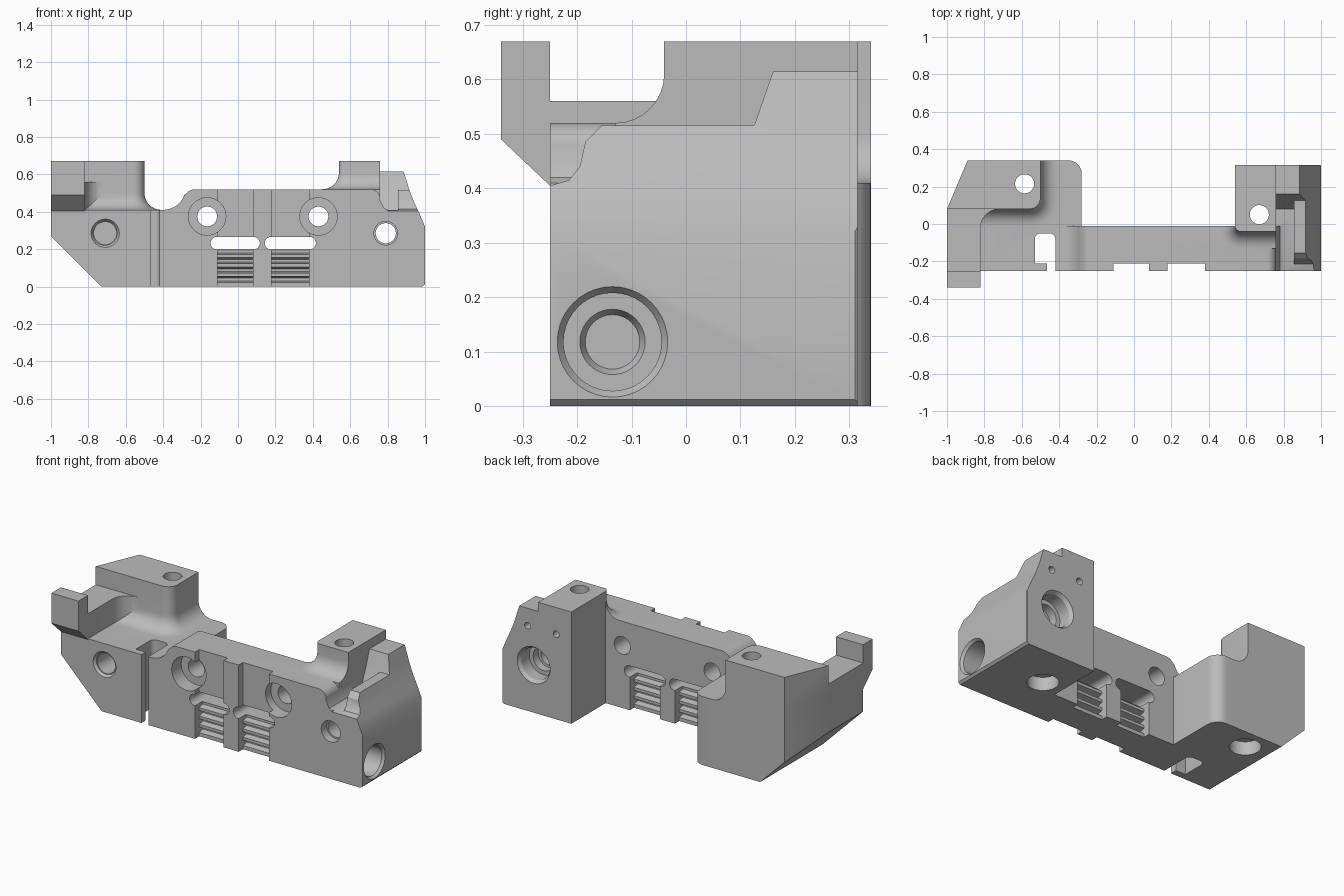
import bpy, bmesh, math
from mathutils import Vector

cube = bpy.data.objects.get("Cube")
if cube:
    bpy.data.objects.remove(cube, do_unlink=True)

grey = bpy.data.materials.new("plain_grey")
grey.use_nodes = True
grey.diffuse_color = (0.5, 0.5, 0.5, 1)
grey.node_tree.nodes["Principled BSDF"].inputs["Base Color"].default_value = (0.5, 0.5, 0.5, 1)

PLACE = {
    "x": lambda u, v, d: Vector((d, u, v)),
    "y": lambda u, v, d: Vector((u, d, v)),
    "z": lambda u, v, d: Vector((u, v, d)),
}


def loft(name, rings):
    """Closed solid through rings of equal point count."""
    bm = bmesh.new()
    loops = [[bm.verts.new(p) for p in ring] for ring in rings]
    n = len(loops[0])
    for a, b in zip(loops, loops[1:]):
        for i in range(n):
            j = (i + 1) % n
            bm.faces.new((a[i], a[j], b[j], b[i]))
    bm.faces.new(loops[0])
    bm.faces.new(loops[-1])
    bmesh.ops.recalc_face_normals(bm, faces=bm.faces)
    mesh = bpy.data.meshes.new(name)
    bm.to_mesh(mesh)
    bm.free()
    mesh.materials.append(grey)
    obj = bpy.data.objects.new(name, mesh)
    bpy.context.collection.objects.link(obj)
    return obj


def prism(name, axis, pts, a, b):
    return loft(name, [[PLACE[axis](u, v, d) for u, v in pts] for d in (a, b)])


def box(name, x0, x1, y0, y1, z0, z1):
    return prism(name, "z", [(x0, y0), (x1, y0), (x1, y1), (x0, y1)], z0, z1)


def arc(cx, cy, r, a0, a1, n=8):
    angles = [math.radians(a0 + (a1 - a0) * i / n) for i in range(n + 1)]
    return [(cx + r * math.cos(t), cy + r * math.sin(t)) for t in angles]


def combine(target, tool, op):
    """Apply a boolean and discard the tool."""
    mod = target.modifiers.new("join", "BOOLEAN")
    mod.operation, mod.solver, mod.object = op, "EXACT", tool
    bpy.context.view_layer.objects.active = target
    bpy.ops.object.modifier_apply(modifier=mod.name)
    bpy.data.objects.remove(tool, do_unlink=True)


def add(target, tool):
    combine(target, tool, "UNION")


def cut(target, tool):
    combine(target, tool, "DIFFERENCE")


def drill(target, axis, u, v, r, a, b, r2=None):
    """Round hole from a to b, tapering to r2."""
    rings = [[PLACE[axis](p, q, d) for p, q in arc(u, v, rad, 0, 360, 40)[:-1]]
             for rad, d in ((r, a), (r2 or r, b))]
    cut(target, loft("drill", rings))


def flared_post(name, far, side, y0, y1, z0, z1, R, corner):
    """Post whose front and inner side sweep out into the surface below."""
    s = 1 if side > far else -1
    layers = [(R, z0 - 0.03)]
    for i in range(9):
        t = math.radians(90 * i / 8)
        layers.append((R * (1 - math.sin(t)), z0 + R * (1 - math.cos(t))))
    layers.append((0, z1))
    rings = []
    for o, z in layers:
        c = corner + o
        bend = arc(0, 0, c, 0, -90)
        pts = [(far, y1), (side + s * o, y1)]
        pts += [(side - s * corner + s * u, y0 + corner + v) for u, v in bend]
        pts.append((far, y0 - o))
        rings.append([Vector((u, v, z)) for u, v in pts])
    return loft(name, rings)


# End block with the hooked arm
body = prism("mount_body", "y", [(-1, 0.27), (-0.73, 0), (-0.28, 0), (-0.28, 0.41), (-1, 0.41)],
             -0.25, 0.34)
add(body, flared_post("tall_post", -1, -0.5, 0.08, 0.34, 0.41, 0.67, 0.09, 0.06))
add(body, prism("hooked_arm", "x", [(-0.34, 0.67), (-0.25, 0.67), (-0.25, 0.56), (0.12, 0.56),
                                    (0.12, 0.38), (-0.25, 0.405), (-0.34, 0.49)], -1, -0.82))
add(body, prism("arm_fillet", "z", arc(-0.72, -0.02, 0.1, 180, 90) + [(-0.72, 0.1), (-0.84, 0.1), (-0.84, -0.02)],
                0.39, 0.56))
combine(body, prism("footprint", "z", [(-1, -0.4), (-0.28, -0.4)] + arc(-0.35, 0.27, 0.07, 0, 90)
                    + [(-0.89, 0.34), (-1, 0.08)], -0.1, 0.8), "INTERSECT")

# Opposite end block: curved outer wall with a stepped rim and a pocket
right = prism("fin_block", "y", [(0.6, 0), (0.988, 0), (1, 0.012), (1, 0.32), (0.97, 0.39), (0.94, 0.455),
                                 (0.915, 0.52), (0.9, 0.57), (0.885, 0.615), (0.6, 0.615)], -0.25, 0.315)
cut(right, prism("rim_cut", "x", [(-0.3, 0.405), (-0.25, 0.405), (-0.215, 0.415), (-0.195, 0.44),
                                  (-0.185, 0.485), (-0.155, 0.515), (0.125, 0.515), (0.16, 0.615),
                                  (0.16, 0.8), (-0.3, 0.8)], 0.5, 1.1))
cut(right, prism("pocket", "x", [(-0.3, 0.41), (0.08, 0.41), (0.125, 0.515), (0.125, 0.8), (-0.3, 0.8)],
                 0.5, 0.855))
cut(right, prism("back_corner", "z", [(0.985, 0.33), (1.03, 0.33), (1.03, 0.27)], -0.1, 0.8))
add(right, box("post_base", 0.54, 0.76, -0.1, 0.315, 0, 0.52))
add(right, flared_post("short_post", 0.76, 0.54, -0.04, 0.315, 0.52, 0.67, 0.09, 0.03))
cut(right, box("trim", 0.3, 0.54, -0.01, 0.5, 0.3, 0.8))

# Centre bar
bar = prism("centre_bar", "y", [(-0.42, 0.03), (-0.39, 0), (0.7, 0)]
            + [(0.8, 0.02), (0.8, 0.41), (0.78, 0.42), (0.76, 0.46)] + arc(0.71, 0.47, 0.05, 10, 90)
            + arc(-0.23, 0.46, 0.06, 90, 135, 5) + arc(-0.4, 0.53, 0.12, -20, -90), -0.25, -0.01)
add(bar, right)
add(body, bar)

# Relief slot beside the bar
cut(body, prism("relief_slot", "z", [(-0.42, -0.3), (-0.42, -0.08)] + arc(-0.45, -0.08, 0.03, 0, 90, 4)
                + arc(-0.5, -0.08, 0.03, 90, 180, 4) + [(-0.53, -0.21), (-0.465, -0.21), (-0.465, -0.3)], -0.1, 0.8))

# Belt clamps: toothed recesses on both faces, with an oblong opening above
teeth = []
for i in range(4):
    z = 0.05 * i
    teeth += [(0.04, z + 0.005), (0.04, z + 0.022), (0.075, z + 0.03), (0.075, z + 0.045)]
for x0, x1 in ((-0.11, 0.08), (0.18, 0.38)):
    front = [(-0.3, -0.05), (-0.21, -0.05)] + [(-0.25 + d, z) for d, z in teeth]
    front += [(-0.21, 0.21), (-0.21, 0.6), (-0.3, 0.6)]
    back = [(0.05, -0.05), (-0.05, -0.05)] + [(-0.01 - d, z) for d, z in teeth]
    back += [(-0.05, 0.21), (0.05, 0.21)]
    cut(body, prism("front_recess", "x", front, x0, x1))
    cut(body, prism("back_recess", "x", back, x0, x1))
    cut(body, prism("oblong", "y", arc(x0 - 0.003, 0.232, 0.034, 90, 270)
                    + arc(x1 + 0.003, 0.232, 0.034, -90, 90), -0.4, 0.1))

# Counterbored screw holes through the bar
for x in (-0.165, 0.43):
    drill(body, "y", x, 0.375, 0.1, -0.3, -0.16)
    drill(body, "y", x, 0.375, 0.053, -0.3, 0.1)

# Rod holes in the end blocks
drill(body, "y", -0.71, 0.285, 0.077, -0.252, -0.235, 0.065)
drill(body, "y", -0.71, 0.285, 0.06, -0.3, -0.05)
drill(body, "y", 0.79, 0.285, 0.063, -0.3, -0.2)
drill(body, "y", 0.79, 0.285, 0.054, -0.3, 0.5)
drill(body, "y", 0.79, 0.285, 0.11, 0.317, 0.295, 0.095)
drill(body, "y", 0.79, 0.285, 0.095, 0.4, 0.22)
drill(body, "y", 0.79, 0.285, 0.07, 0.4, 0.17)
for x in (0.64, 0.83):
    drill(body, "y", x, 0.51, 0.02, 0.4, 0.25)

# Side socket
drill(body, "x", -0.135, 0.118, 0.103, 1.002, 0.985, 0.09)
drill(body, "x", -0.135, 0.118, 0.09, 1.1, 0.87)
drill(body, "x", -0.135, 0.118, 0.065, 0.88, 0.85, 0.05)

# Vertical bolt holes, counterbored below
for x, y in ((-0.585, 0.215), (0.67, 0.05)):
    drill(body, "z", x, y, 0.051, -0.1, 0.8)
    drill(body, "z", x, y, 0.085, -0.1, 0.08)

bpy.ops.object.select_all(action="DESELECT")
body.select_set(True)
bpy.context.view_layer.objects.active = body
bpy.ops.object.shade_smooth_by_angle(angle=math.radians(30))
